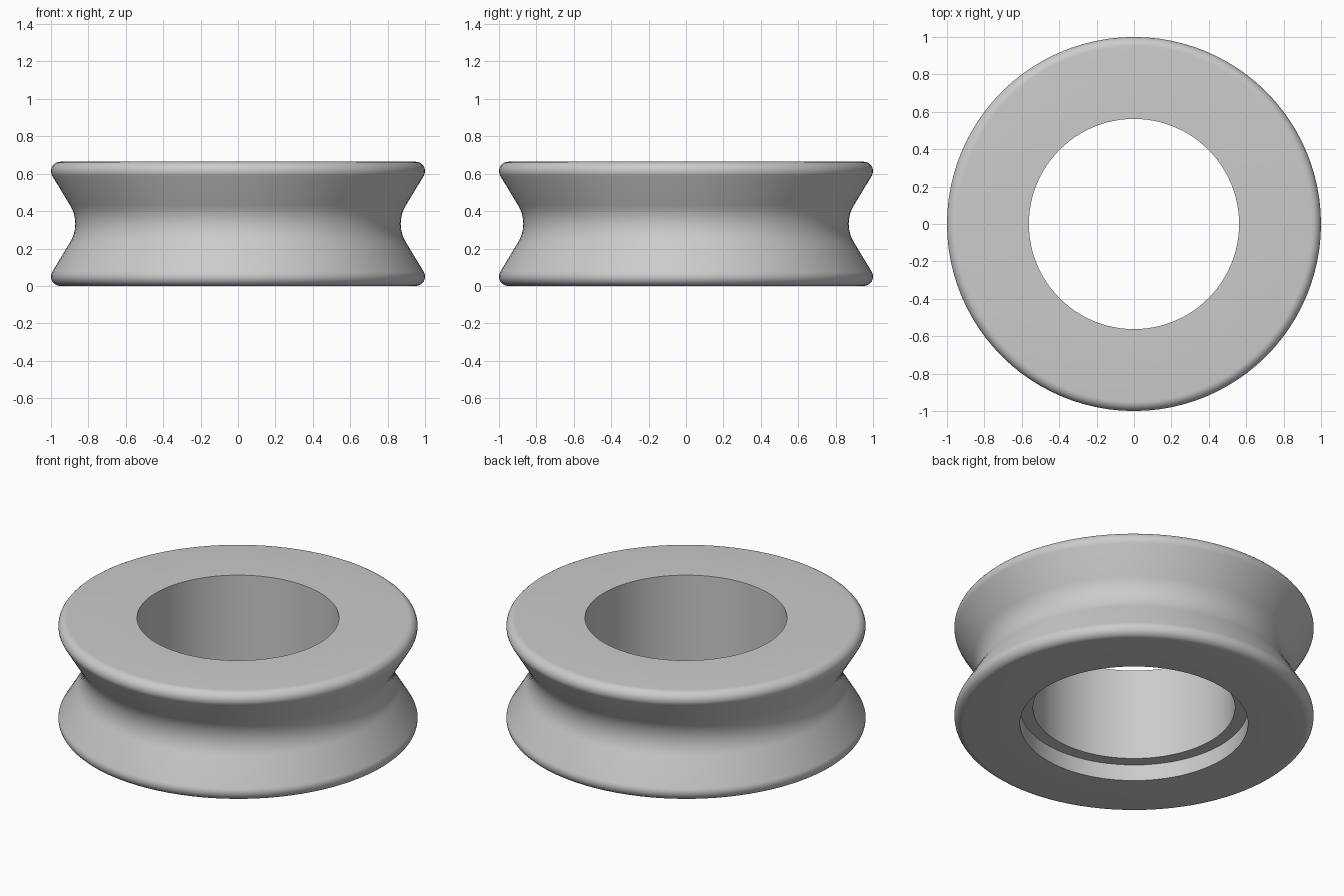
import bpy
import math

SEGMENTS = 96
HEIGHT = 0.664
MID = HEIGHT / 2
RIM = 0.05                 # rounding of the outer rims
GROOVE = 0.19              # radius of the groove floor
SLOPE = math.radians(31)   # lean of the groove walls
BORE, RECESS, RECESS_DEPTH = 0.562, 0.635, 0.1

old = bpy.data.objects.get("Cube")
if old:
    bpy.data.objects.remove(old)


def arc(cx, cz, radius, start, end, steps):
    """Points on an arc in the radius/height plane."""
    angles = [start + (end - start) * i / steps for i in range(steps + 1)]
    return [(cx + radius * math.cos(a), cz + radius * math.sin(a)) for a in angles]


# Closed section: bottom recess, lower rim, groove, upper rim, bore
quarter = math.pi / 2
profile = [(BORE, RECESS_DEPTH), (RECESS, RECESS_DEPTH), (RECESS, 0)]
profile += arc(1 - RIM, RIM, RIM, -quarter, SLOPE, 10)
profile += arc(0.87 + GROOVE, MID, GROOVE, math.pi + SLOPE, math.pi - SLOPE, 12)
profile += arc(1 - RIM, HEIGHT - RIM, RIM, -SLOPE, quarter, 10)
profile += [(BORE, HEIGHT)]

# Spin the section around the vertical axis
count = len(profile)
verts, faces = [], []
for s in range(SEGMENTS):
    turn = 2 * math.pi * s / SEGMENTS
    verts += [(r * math.cos(turn), r * math.sin(turn), z) for r, z in profile]
    here, there = s * count, (s + 1) % SEGMENTS * count
    for i in range(count):
        j = (i + 1) % count
        faces.append((here + i, there + i, there + j, here + j))

mesh = bpy.data.meshes.new("grooved_ring")
mesh.from_pydata(verts, [], faces)
mesh.update()
ring = bpy.data.objects.new("grooved_ring", mesh)
bpy.context.collection.objects.link(ring)

# Plain grey material
grey = bpy.data.materials.new("plain_grey")
grey.use_nodes = True
color = (0.6, 0.6, 0.6, 1)
grey.diffuse_color = color
grey.node_tree.nodes["Principled BSDF"].inputs["Base Color"].default_value = color
mesh.materials.append(grey)

# Smooth curves, crisp bore and recess edges
bpy.ops.object.select_all(action="DESELECT")
ring.select_set(True)
bpy.context.view_layer.objects.active = ring
bpy.ops.object.shade_smooth_by_angle(angle=math.radians(30))
